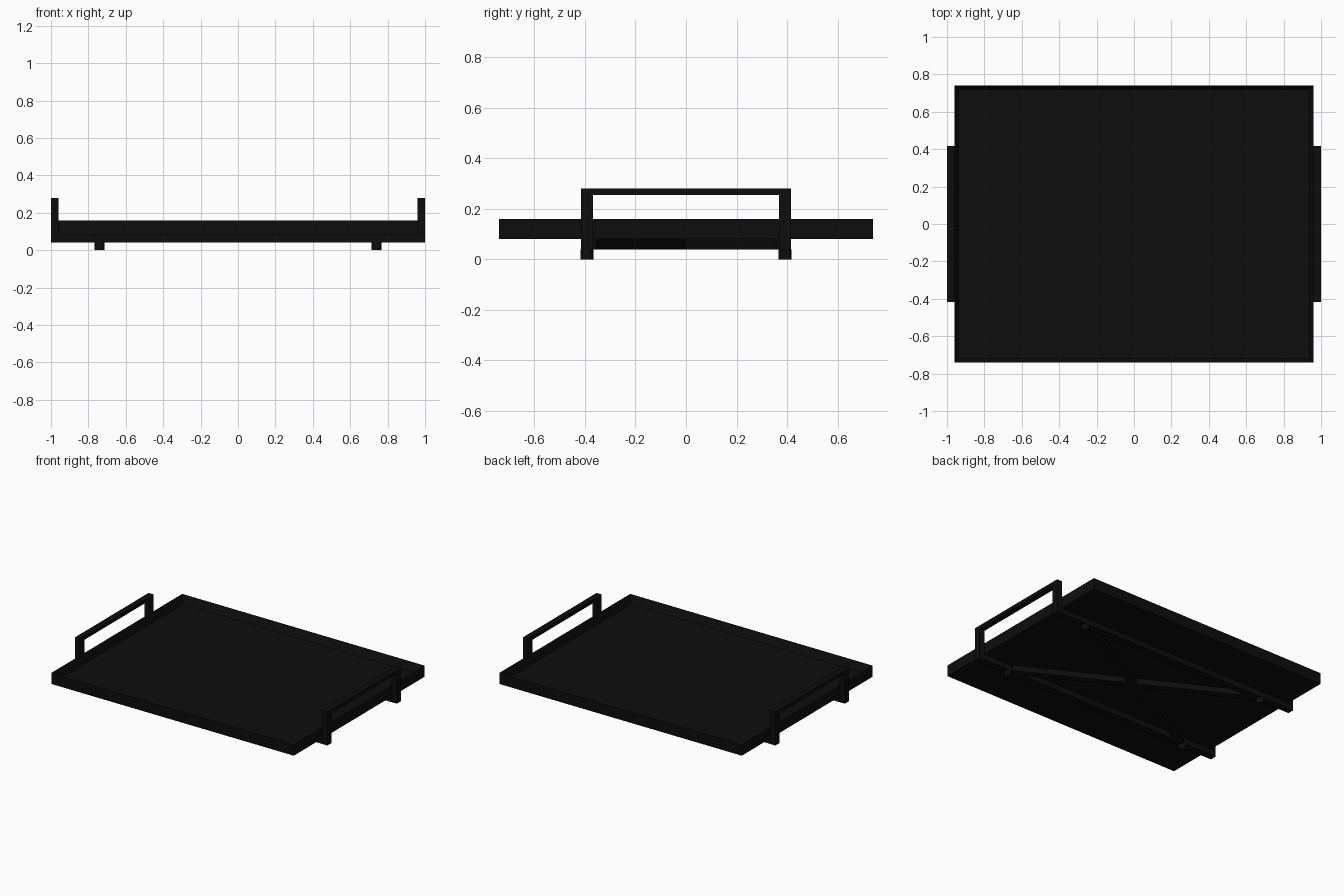
import bpy
import bmesh
import math

cube = bpy.data.objects.get("Cube")
if cube:
    bpy.data.objects.remove(cube, do_unlink=True)

black = bpy.data.materials.new("matte black")
black.use_nodes = True
COLOR = (0.004, 0.004, 0.004, 1)
black.diffuse_color = COLOR
black.node_tree.nodes["Principled BSDF"].inputs["Base Color"].default_value = COLOR


def finish(name, bm):
    mesh = bpy.data.meshes.new(name)
    bm.to_mesh(mesh)
    bm.free()
    mesh.materials.append(black)
    obj = bpy.data.objects.new(name, mesh)
    bpy.context.collection.objects.link(obj)
    return obj


def box(name, center, size, turn=0.0):
    bm = bmesh.new()
    bmesh.ops.create_cube(bm, size=1)
    bmesh.ops.scale(bm, vec=size, verts=bm.verts)
    obj = finish(name, bm)
    obj.location = center
    obj.rotation_euler.z = turn
    return obj


# Shallow tray: the top face is inset into a rim and pushed down
TOP, BASE = 0.16, 0.08
bm = bmesh.new()
bmesh.ops.create_cube(bm, size=1)
bmesh.ops.scale(bm, vec=(1.92, 1.48, TOP - BASE), verts=bm.verts)
bmesh.ops.translate(bm, vec=(0, 0, (TOP + BASE) / 2), verts=bm.verts)
floor = max(bm.faces, key=lambda f: f.calc_center_median().z)
bmesh.ops.inset_region(bm, faces=[floor], thickness=0.03)
bmesh.ops.translate(bm, vec=(0, 0, -0.06), verts=floor.verts)
finish("tray", bm)

# Handles on the short sides: two posts and a grip each
POST_Y, POST_W = 0.392, 0.048
for side, sx in (("left", 1), ("right", -1)):
    box(side + "_grip", (sx * 0.98, 0, 0.267), (0.04, 2 * POST_Y - POST_W, 0.026))
    for end, sy in (("front", -1), ("back", 1)):
        box(f"{end}_{side}_post", (sx * 0.98, sy * POST_Y, 0.16), (0.04, POST_W, 0.24))

# Long rails under the tray
for end, sy in (("front", -1), ("back", 1)):
    box(end + "_rail", (0, sy * POST_Y, 0.06), (1.92, POST_W, 0.04))

# Crossed braces between the feet
FOOT_X = 0.74
angle = math.atan2(POST_Y, FOOT_X)
length = 2 * math.hypot(POST_Y, FOOT_X)
for name, s in (("rising_brace", 1), ("falling_brace", -1)):
    box(name, (0, 0, 0.06), (length - 0.06, POST_W, 0.04), s * angle)

# Small round feet
for side, sx in (("left", 1), ("right", -1)):
    for end, sy in (("front", -1), ("back", 1)):
        bm = bmesh.new()
        bmesh.ops.create_cone(bm, cap_ends=True, segments=24,
                              radius1=0.026, radius2=0.026, depth=0.04)
        foot = finish(f"{end}_{side}_foot", bm)
        foot.location = (sx * FOOT_X, sy * POST_Y, 0.02)
        bpy.context.view_layer.objects.active = foot
        bpy.ops.object.select_all(action="DESELECT")
        foot.select_set(True)
        bpy.ops.object.shade_smooth_by_angle()
